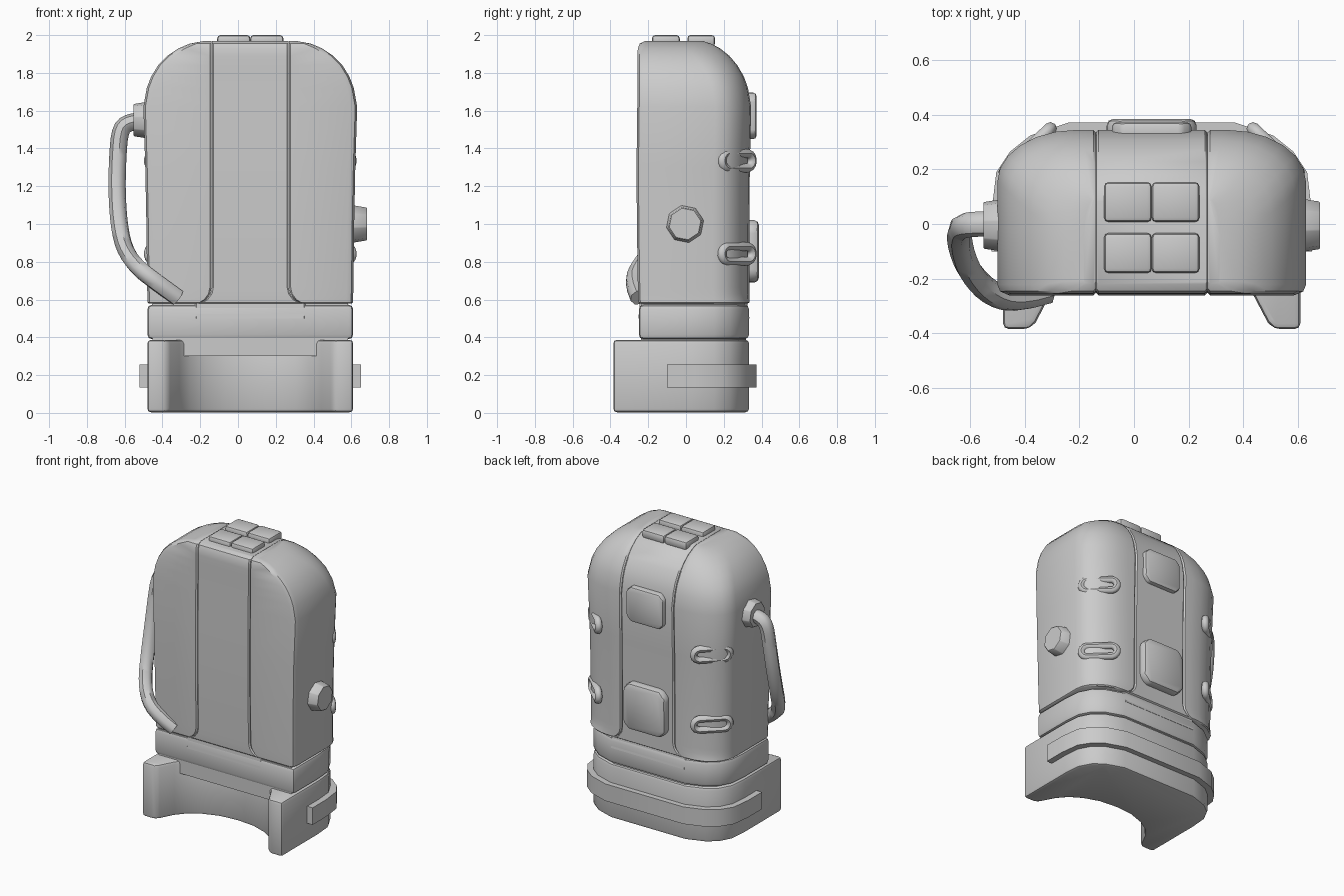
import bpy, bmesh, math
from mathutils import Vector, Matrix

if "Cube" in bpy.data.objects:
    bpy.data.objects.remove(bpy.data.objects["Cube"])

CX = 0.065            # centre line of the pack
gray = bpy.data.materials.new("plain_gray")
gray.diffuse_color = (0.6, 0.6, 0.6, 1)
gray.use_nodes = True
gray.node_tree.nodes["Principled BSDF"].inputs["Base Color"].default_value = gray.diffuse_color


def activate(ob):
    bpy.ops.object.select_all(action='DESELECT')
    ob.select_set(True)
    bpy.context.view_layer.objects.active = ob


def finish(name, bm, bevel=0.0, segs=2):
    bmesh.ops.recalc_face_normals(bm, faces=bm.faces)
    me = bpy.data.meshes.new(name)
    bm.to_mesh(me)
    bm.free()
    me.materials.append(gray)
    ob = bpy.data.objects.new(name, me)
    bpy.context.collection.objects.link(ob)
    activate(ob)
    if bevel:
        m = ob.modifiers.new("edge_bevel", 'BEVEL')
        m.width, m.segments, m.limit_method = bevel, segs, 'ANGLE'
        m.angle_limit = math.radians(40)
        bpy.ops.object.modifier_apply(modifier=m.name)
    bpy.ops.object.shade_smooth_by_angle(angle=math.radians(35))
    return ob


def loft(name, rings):
    bm = bmesh.new()
    vs = [[bm.verts.new(p) for p in r] for r in rings]
    n = len(vs[0])
    for a, b in zip(vs, vs[1:]):
        for i in range(n):
            j = (i + 1) % n
            bm.faces.new((a[i], a[j], b[j], b[i]))
    bm.faces.new(vs[0])
    bm.faces.new(vs[-1])
    return finish(name, bm)


def prism(name, outline, z0, z1, bevel, segs=2):
    bm = bmesh.new()
    f = bm.faces.new([bm.verts.new((x, y, z0)) for x, y in outline])
    ext = bmesh.ops.extrude_face_region(bm, geom=[f])
    top = [v for v in ext["geom"] if isinstance(v, bmesh.types.BMVert)]
    bmesh.ops.translate(bm, verts=top, vec=(0, 0, z1 - z0))
    return finish(name, bm, bevel, segs)


def box(name, lo, hi, bevel, segs=2):
    bm = bmesh.new()
    bmesh.ops.create_cube(bm, size=1)
    for v in bm.verts:
        v.co = [lo[i] + (v.co[i] + 0.5) * (hi[i] - lo[i]) for i in range(3)]
    return finish(name, bm, bevel, segs)


def tube(name, pts, radius, cyclic=False, kind='POLY'):
    cu = bpy.data.curves.new(name, 'CURVE')
    cu.dimensions = '3D'
    cu.bevel_depth, cu.bevel_resolution, cu.use_fill_caps = radius, 2, True
    cu.resolution_u = 3
    sp = cu.splines.new(kind)
    sp.points.add(len(pts) - 1)
    for p, q in zip(sp.points, pts):
        p.co = (*q, 1)
    sp.use_cyclic_u = cyclic
    sp.use_endpoint_u = True
    sp.order_u = 3
    cu.materials.append(gray)
    ob = bpy.data.objects.new(name, cu)
    bpy.context.collection.objects.link(ob)
    activate(ob)
    bpy.ops.object.convert(target='MESH')
    bpy.ops.object.shade_smooth_by_angle(angle=math.radians(45))


def both(half):
    # full outline from a right-hand half outline
    return [(CX + x, y) for x, y in half] + [(CX - x, y) for x, y in reversed(half) if x > 0]


# Body layers: height, outer half width, back, front
layers = [(0.578, .535, .325, -.245), (0.585, .545, .335, -.252), (0.60, .545, .335, -.253),
          (0.63, .545, .335, -.254), (0.665, .546, .335, -.255), (1.0, .55, .335, -.26),
          (1.3, .556, .338, -.262), (1.62, .566, .345, -.258), (1.72, .548, .328, -.257),
          (1.78, .525, .307, -.257), (1.84, .488, .272, -.257), (1.89, .44, .23, -.257),
          (1.93, .38, .18, -.255), (1.955, .32, .13, -.245), (1.968, .25, .09, -.22)]


def inner(z):
    # inner edge of a side lobe, flaring outward at the bottom
    t = min(1, max(0, (0.665 - z) / 0.087))
    return 0.205 + 0.09 * (1 - math.sqrt(1 - t * t))


def lobe_ring(s, z, X, Y, F):
    xi, g = inner(z), 0.009
    c = min(0.035, (X - xi) * 0.3)
    a, b = min(0.29, (X - xi) * 0.85), min(0.19, (Y - F) * 0.45)
    pts = [(xi, F + g), (xi + g, F), (X - c, F), (X - 0.3 * c, F + 0.3 * c), (X, F + c)]
    for k in range(7):
        t = math.pi / 2 * k / 6
        pts.append((X - a + a * math.cos(t), Y - b + b * math.sin(t)))
    pts += [(xi + g, Y), (xi, Y - g)]
    return [(CX + s * x, y, z) for x, y in pts]


for s, side in ((1, "right"), (-1, "left")):
    loft(side + "_lobe", [lobe_ring(s, *l) for l in layers])

# Centre strip between the lobes, widening into the base
strip = []
for z, X, Y, F in [(0.5, .54, .336, -.252)] + layers:
    w = inner(z) - 0.002
    g = 0.008
    strip.append([(CX + x, y, z) for x, y in
                  ((-w, F + g), (-w + g, F), (w - g, F), (w, F + g),
                   (w, Y - g), (w - g, Y), (-w + g, Y), (-w, Y - g))])
loft("centre_strip", strip)

# Base below the lobes
base_half = [(.545, -.25), (.545, .03), (.535, .15), (.49, .235), (.42, .29), (.29, .334)]
prism("base", both(base_half), 0.39, 0.573, 0.025)
prism("base_neck", both([(x * .95, y * .95) for x, y in base_half]), 0.3, 0.62, 0)

# Hip belt: rounded back, hollow front
belt_half = [(0, -.10), (.13, -.112), (.24, -.15), (.32, -.20), (.375, -.265), (.425, -.36),
             (.45, -.385), (.545, -.385), (.545, .03), (.535, .15), (.49, .235),
             (.42, .29), (.29, .334)]
prism("hip_belt", both(belt_half), 0.003, 0.387, 0.02)

# Strap around the belt
strap_half = [(.53, -.10), (.587, -.10), (.587, .05), (.57, .19), (.52, .265), (.445, .325), (.305, .372)]
strap_inner = [(.27, .315), (.40, .27), (.47, .22), (.515, .14), (.53, .03)]
prism("belt_strap", both(strap_inner + strap_half), 0.135, 0.255, 0)

# Four cushions on top
for x0 in (-.11, CX):
    for y0 in (-.18, .007):
        box("top_cushion", (x0, y0, 1.94), (x0 + .175, y0 + .147, 2.0), 0.017)


# Pads on the back, corners cut in the upright plane
def back_pad(name, x0, x1, z0, z1, depth, cut, bevel):
    ob = prism(name, [(x0 + cut, z0), (x1 - cut, z0), (x1, z0 + cut), (x1, z1 - cut),
                      (x1 - cut, z1), (x0 + cut, z1), (x0, z1 - cut), (x0, z0 + cut)],
               -depth, -0.30, bevel)
    ob.data.transform(Matrix.Rotation(math.pi / 2, 4, 'X'))


back_pad("upper_back_pad", -.08, .21, 1.45, 1.695, .372, .035, .014)
back_pad("lower_back_pad", -.10, .23, .69, 1.02, .386, .045, .025)

# Oval loops on the back corners
for s in (1, -1):
    for zc in (0.842, 1.335):
        pts = []
        for k in range(16):
            t = 2 * math.pi * (k + .5) / 16
            u = 0.075 * (1 if math.cos(t) > 0 else -1) + 0.042 * math.cos(t)
            pts.append((CX + s * (.455 - .72 * u), .27 + .69 * u, zc + 0.04 * math.sin(t)))
        tube("corner_loop", pts, 0.024, cyclic=True)


# Eight-sided knobs on the sides
def knob(name, s, x, y, z, r, depth):
    bm = bmesh.new()
    bmesh.ops.create_cone(bm, cap_ends=True, segments=8, radius1=r, radius2=r * .85, depth=depth,
                          matrix=Matrix.Translation((x, y, z)) @ Matrix.Rotation(s * math.pi / 2, 4, 'Y')
                          @ Matrix.Rotation(math.pi / 16, 4, 'Z'))
    finish(name, bm, 0.004, 1)


knob("right_knob", 1, .635, -.005, 1.0, .105, .095)
knob("left_knob", -1, -.505, -.005, 1.55, .103, .095)

# Hose from the left knob to the front
tube("hose", [(-.52, 0, 1.545), (-.58, 0, 1.54), (-.625, -.005, 1.50), (-.637, -.02, 1.36),
              (-.642, -.05, 1.18), (-.63, -.11, .99), (-.60, -.18, .86), (-.53, -.255, .765),
              (-.43, -.285, .69), (-.32, -.25, .61)], 0.046, kind='NURBS')
